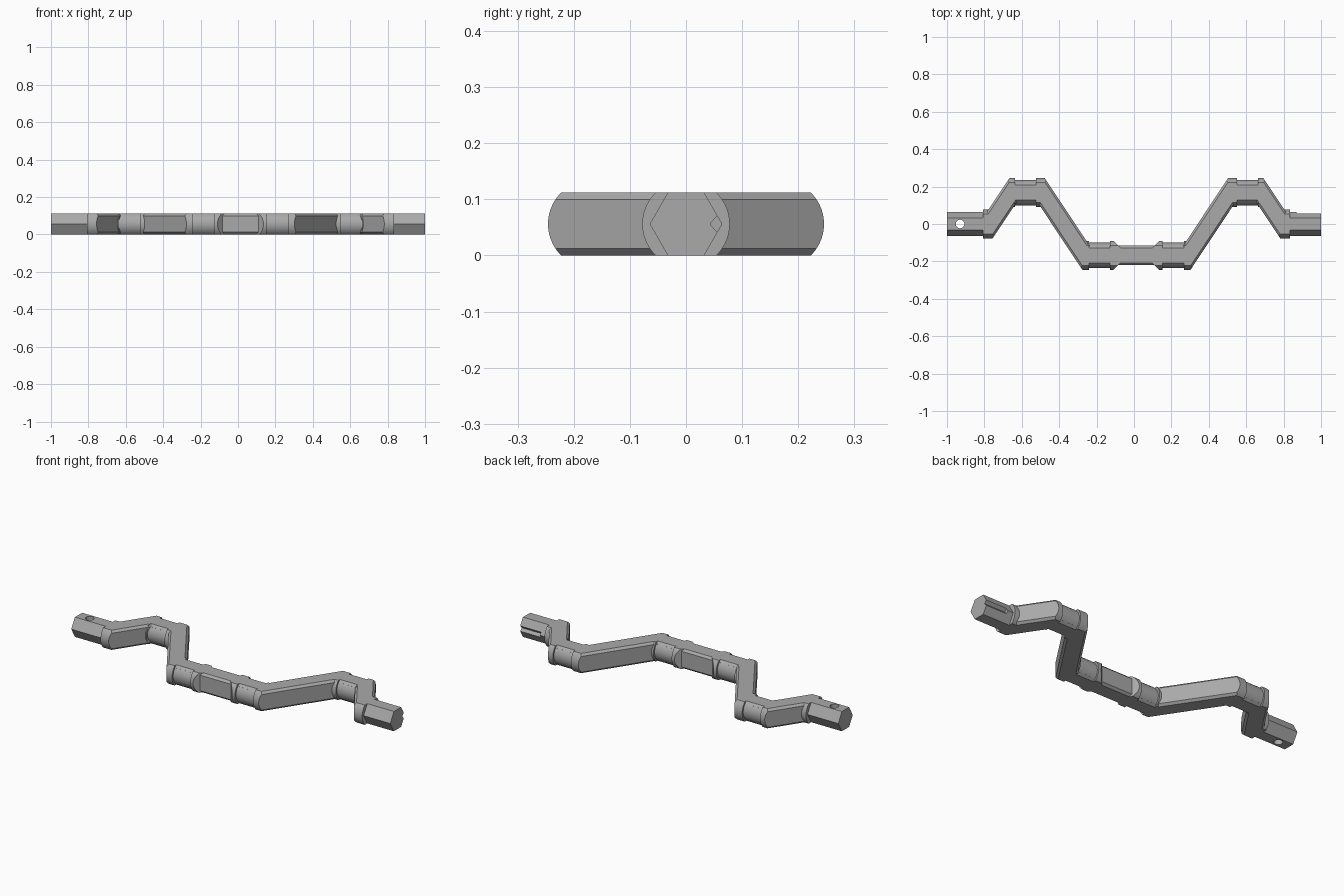
import bpy, bmesh, math
from mathutils import Vector

if "Cube" in bpy.data.objects:
    bpy.data.objects.remove(bpy.data.objects["Cube"], do_unlink=True)

HALF = 0.056      # half height of the whole shaft
WEB = 0.052       # half width of the webs
BEVEL = 0.012     # web edge chamfer
COLLAR, PIN = 0.078, 0.068
THROW = 0.168     # crank throw
SHIFT = 0.013     # crank section sits slightly off centre
UP = Vector((0, 0, 1))

steel = bpy.data.materials.new("steel_grey")
steel.use_nodes = True
colour = (0.40, 0.40, 0.40, 1)
steel.diffuse_color = colour
steel.node_tree.nodes["Principled BSDF"].inputs["Base Color"].default_value = colour


def finish(name, bm, smooth=False):
    bmesh.ops.recalc_face_normals(bm, faces=bm.faces)
    mesh = bpy.data.meshes.new(name)
    bm.to_mesh(mesh)
    bm.free()
    mesh.materials.append(steel)
    ob = bpy.data.objects.new(name, mesh)
    ob.location = (SHIFT, 0, HALF)
    bpy.context.collection.objects.link(ob)
    if smooth:
        bpy.ops.object.select_all(action='DESELECT')
        ob.select_set(True)
        bpy.context.view_layer.objects.active = ob
        bpy.ops.object.shade_smooth_by_angle(angle=math.radians(25))
    return ob


def skin(loops):
    """Join equal rings of points into a closed solid."""
    bm = bmesh.new()
    rings = [[bm.verts.new(p) for p in loop] for loop in loops]
    n = len(rings[0])
    for a, b in zip(rings, rings[1:]):
        for i in range(n):
            j = (i + 1) % n
            bm.faces.new((a[i], a[j], b[j], b[i]))
    bm.faces.new(rings[0])
    bm.faces.new(rings[-1])
    return bm


def prism(profile, x0, x1, y=0):
    return skin([[(x, y + u, z) for u, z in profile] for x in (x0, x1)])


def flat_round(r, steps=20):
    """Circle with its top and bottom cut flat."""
    a = math.asin(HALF / r)
    arc = [-a + 2 * a * i / steps for i in range(steps + 1)]
    return [(r * math.cos(t + k), r * math.sin(t + k)) for k in (0, math.pi) for t in arc]


def trim(bm, point, normal):
    """Cut away everything on the normal side of a plane and cap the cut."""
    cut = bmesh.ops.bisect_plane(bm, geom=bm.verts[:] + bm.edges[:] + bm.faces[:],
                                 plane_co=point, plane_no=normal, clear_outer=True)
    edges = [e for e in cut["geom_cut"] if isinstance(e, bmesh.types.BMEdge)]
    bmesh.ops.holes_fill(bm, edges=edges, sides=0)


# Chamfered bar swept along the cranked path
corners = [(0.278, -THROW), (0.501, THROW), (0.668, THROW), (0.78, 0)]
right_half = corners + [(0.815, 0)]
path = [Vector((-x, y, 0)) for x, y in reversed(right_half)] + [Vector((x, y, 0)) for x, y in right_half]
w, h = WEB - BEVEL, HALF - BEVEL
section = [(w, HALF), (WEB, h), (WEB, -h), (w, -HALF), (-w, -HALF), (-WEB, -h), (-WEB, h), (-w, HALF)]
loops = []
for i, p in enumerate(path):
    before = (p - path[i - 1]).normalized() if i else Vector((1, 0, 0))
    after = (path[i + 1] - p).normalized() if i < len(path) - 1 else Vector((1, 0, 0))
    side_a, side_b = UP.cross(before), UP.cross(after)
    mitre = (side_a + side_b).normalized()
    mitre /= mitre.dot(side_a)
    loops.append([p + mitre * u + UP * z for u, z in section])
finish("crank_webs", skin(loops))

for s, side in ((1, "left"), (-1, "right")):
    # Bearing pins
    finish(side + "_inner_pin", prism(flat_round(PIN), s * 0.135, s * 0.26, -THROW), True)
    finish(side + "_outer_pin", prism(flat_round(PIN), s * 0.53, s * 0.655, THROW), True)

    # Collars at the bends, trimmed flush with the web flanks
    for i, (shoulder, other) in enumerate(((0.254, 1), (0.537, 0), (0.65, 3), (0.82, 2))):
        x, y = corners[i]
        corner = Vector((s * x, y, 0))
        target = Vector((s * corners[other][0], corners[other][1], 0))
        along = (target - corner).normalized()
        axis = Vector((math.copysign(1, s * (x - shoulder)), 0, 0))
        out = (axis - along * axis.dot(along)).normalized()
        bm = prism(flat_round(COLLAR), s * shoulder, corner.x + axis.x * 0.12, y)
        trim(bm, corner + out * WEB, out)
        for v in (UP, -UP):
            trim(bm, corner + out * w + v * HALF, (out + v).normalized())
        finish(f"{side}_collar_{i + 1}", bm, True)

    # Collars beside the middle web, with sloped flanks
    bm = prism(flat_round(COLLAR), s * 0.14, s * 0.06, -THROW)
    for v in (1, -1):
        trim(bm, Vector((s * 0.097, -THROW + v * WEB, 0)), Vector((-s, v, 0)).normalized())
    finish(side + "_middle_collar", bm, True)

# Hexagonal ends, the left one with a V groove along one edge
R = HALF / math.cos(math.pi / 6)
hexagon = [(R * math.cos(k * math.pi / 3), R * math.sin(k * math.pi / 3)) for k in range(6)]
groove = [(0.056, -0.015), (0.043, 0), (0.056, 0.015)]
finish("left_hex_base", prism(hexagon, 0.80, 0.87 - SHIFT))
finish("left_hex_grooved_end", prism(groove + hexagon[1:], 0.87 - SHIFT, 1 - SHIFT))
right_hex = finish("right_hex_end", prism(hexagon, -1 - SHIFT, -0.80))

# Cross hole drilled through the right end
bm = bmesh.new()
bmesh.ops.create_cone(bm, cap_ends=True, segments=32, radius1=0.023, radius2=0.023, depth=0.3)
bmesh.ops.translate(bm, verts=bm.verts, vec=(-0.93 - SHIFT, 0, 0))
drill = finish("hole_cutter", bm)
drill.hide_render = True
hole = right_hex.modifiers.new("hole", 'BOOLEAN')
hole.operation = 'DIFFERENCE'
hole.solver = 'EXACT'
hole.object = drill
bpy.ops.object.select_all(action='DESELECT')
right_hex.select_set(True)
bpy.context.view_layer.objects.active = right_hex
bpy.ops.object.modifier_apply(modifier=hole.name)
bpy.data.objects.remove(drill, do_unlink=True)
bpy.ops.object.shade_smooth_by_angle(angle=math.radians(25))
